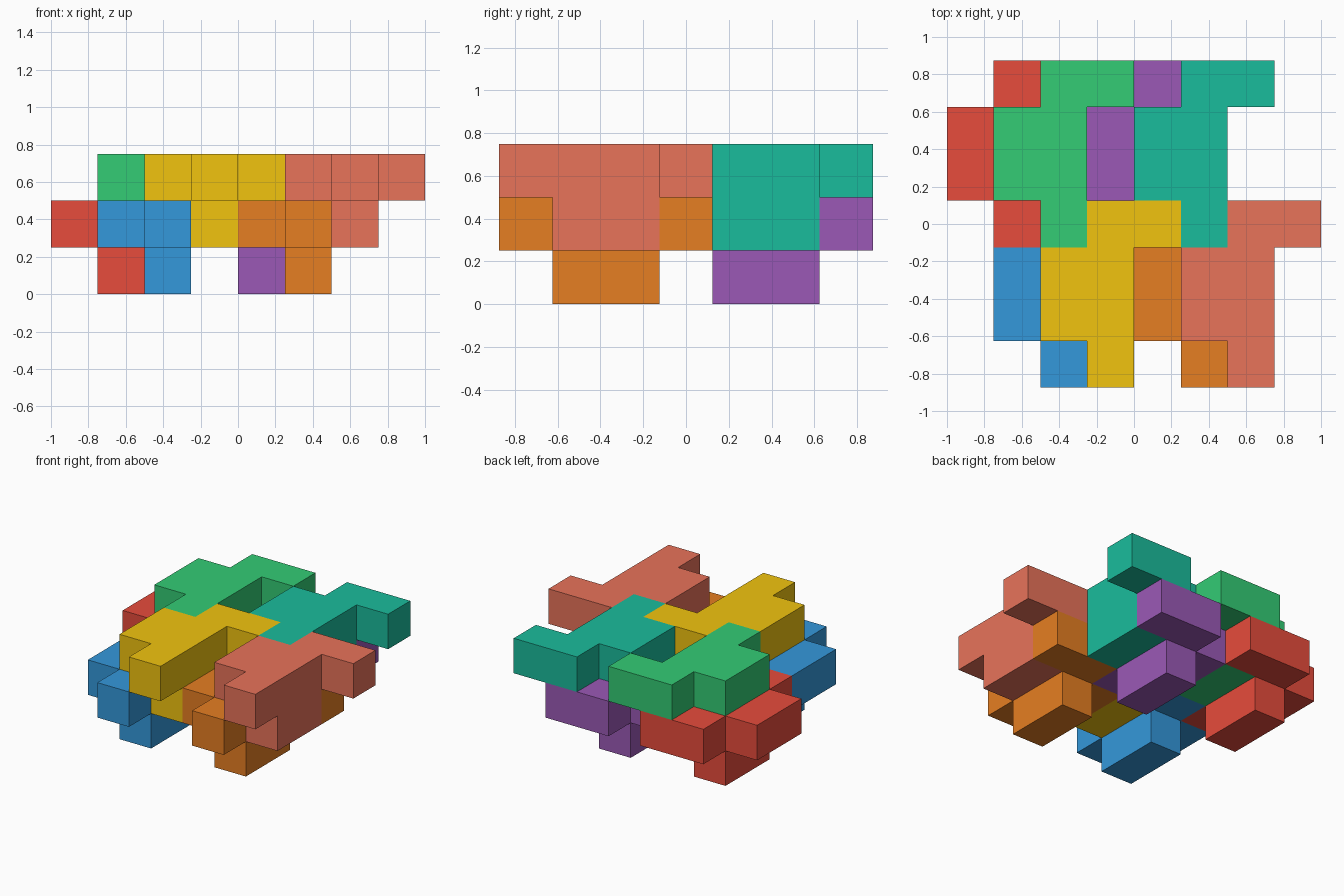
import bpy, bmesh
from mathutils import Vector

if "Cube" in bpy.data.objects:
    bpy.data.objects.remove(bpy.data.objects["Cube"])

S = 0.25  # cube edge

# One nine-cube piece: a seven-cube plate with a two-cube keel below it
PLATE = [(1, 0), (0, 1), (1, 1), (0, 2), (1, 2), (1, 3), (2, 3)]
CELLS = {(x, y, 1) for x, y in PLATE} | {(1, 1, 0), (1, 2, 0)}


def linear(hex_code):
    """Hex colour to linear RGBA."""
    v = [int(hex_code[i:i + 2], 16) / 255 for i in (0, 2, 4)]
    return [c / 12.92 if c <= 0.04045 else ((c + 0.055) / 1.055) ** 2.4 for c in v] + [1]


def outer_faces(bm, cells):
    """Add only the cube sides that have no neighbour in the same piece."""
    for cell in cells:
        centre = Vector(cell) + Vector((0.5, 0.5, 0.5))
        for axis in range(3):
            for sign in (-1, 1):
                n = Vector((0, 0, 0))
                n[axis] = sign
                if tuple(int(c + d) for c, d in zip(cell, n)) in cells:
                    continue
                u = Vector((0, 0, 0))
                u[(axis + 1) % 3] = 1
                v = n.cross(u)
                corners = [(-1, -1), (1, -1), (1, 1), (-1, 1)]
                bm.faces.new([bm.verts.new((centre + (n + a * u + b * v) / 2) * S)
                              for a, b in corners])


def piece(name, colour, x, y, z):
    bm = bmesh.new()
    outer_faces(bm, CELLS)
    bmesh.ops.remove_doubles(bm, verts=bm.verts, dist=0.001)
    # Merge coplanar squares into clean flat faces
    bmesh.ops.dissolve_limit(bm, angle_limit=0.01, verts=bm.verts, edges=bm.edges)
    mesh = bpy.data.meshes.new(name)
    bm.to_mesh(mesh)
    bm.free()
    mat = bpy.data.materials.new(name + "_paint")
    mat.diffuse_color = linear(colour)
    mat.use_nodes = True
    mat.node_tree.nodes["Principled BSDF"].inputs["Base Color"].default_value = mat.diffuse_color
    mesh.materials.append(mat)
    ob = bpy.data.objects.new(name, mesh)
    ob.location = (x * S - 1, y * S - 0.875, z * S)
    bpy.context.collection.objects.link(ob)


# Four stacked pairs: the lower piece sits one cube left of and below the upper
PAIRS = [
    (2, 0, "yellow", "f1c40f", "blue", "3498db"),
    (5, 0, "salmon", "e8735a", "orange", "e67e22"),
    (1, 3, "green", "33cc75", "red", "e74c3c"),
    (4, 3, "teal", "1abc9c", "purple", "9b59b6"),
]
for x, y, top, top_col, low, low_col in PAIRS:
    piece("upper_block_" + top, top_col, x, y, 1)
    piece("lower_block_" + low, low_col, x - 1, y, 0)
